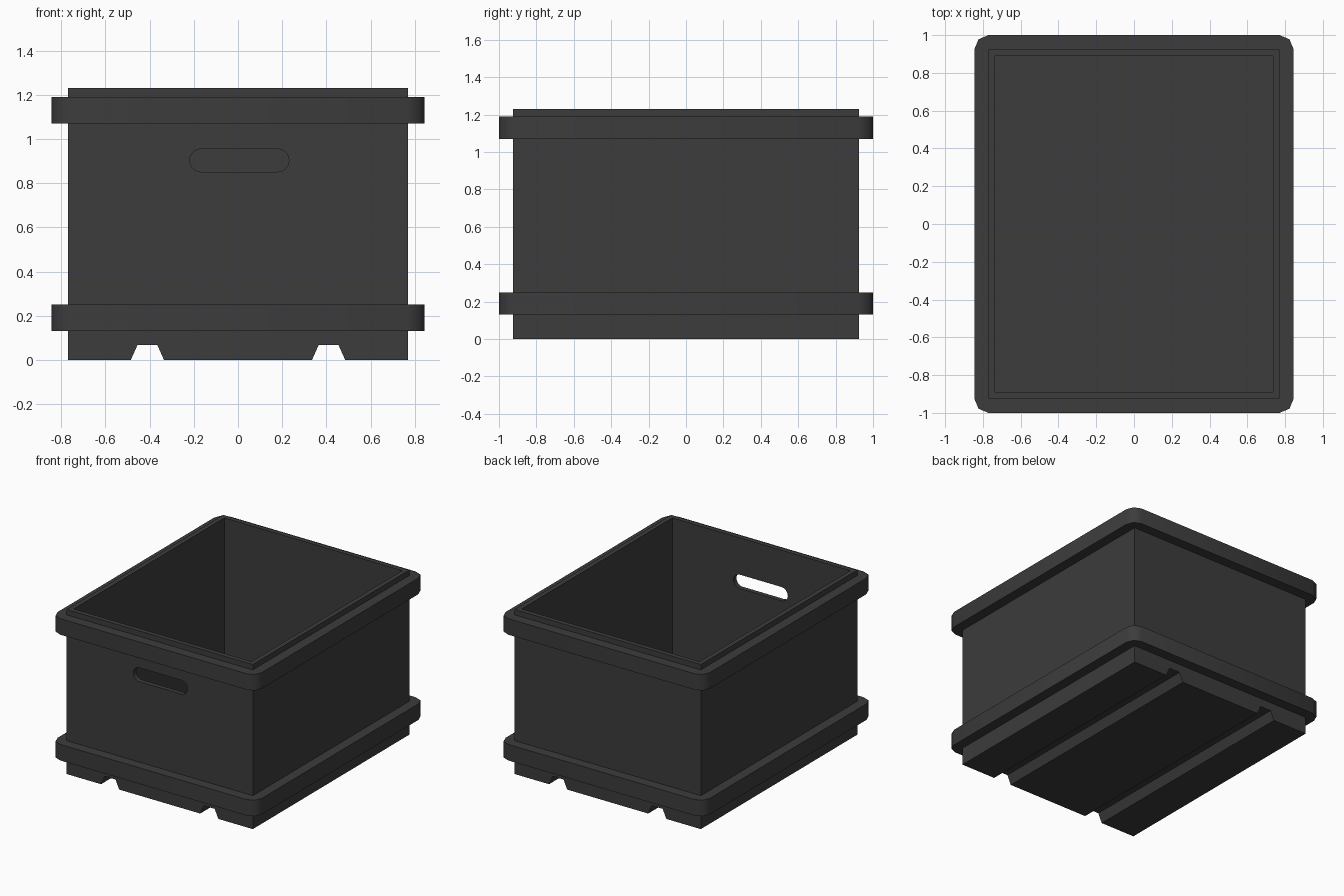
import bpy, bmesh
from math import sin, cos, pi

if "Cube" in bpy.data.objects:
    bpy.data.objects.remove(bpy.data.objects["Cube"])

plastic = bpy.data.materials.new("dark_plastic")
plastic.diffuse_color = (0.045, 0.045, 0.045, 1)
plastic.use_nodes = True
plastic.node_tree.nodes["Principled BSDF"].inputs["Base Color"].default_value = plastic.diffuse_color


def finish(name, bm):
    bmesh.ops.recalc_face_normals(bm, faces=bm.faces)
    me = bpy.data.meshes.new(name)
    bm.to_mesh(me)
    bm.free()
    me.materials.append(plastic)
    ob = bpy.data.objects.new(name, me)
    bpy.context.collection.objects.link(ob)
    return ob


def prism_y(name, profile, y0, y1):
    """Extrude an x-z profile along y."""
    bm = bmesh.new()
    face = bm.faces.new([bm.verts.new((x, y0, z)) for x, z in profile])
    ext = bmesh.ops.extrude_face_region(bm, geom=[face])["geom"]
    moved = [v for v in ext if isinstance(v, bmesh.types.BMVert)]
    bmesh.ops.translate(bm, verts=moved, vec=(0, y1 - y0, 0))
    return finish(name, bm)


def cut(target, cutter):
    cutter.hide_render = True
    mod = target.modifiers.new("cut", "BOOLEAN")
    mod.operation, mod.solver, mod.object = "DIFFERENCE", "EXACT", cutter
    bpy.context.view_layer.objects.active = target
    bpy.ops.object.modifier_apply(modifier=mod.name)
    bpy.data.objects.remove(cutter)


W, D, H = 0.77, 0.925, 1.23      # half width, half depth, height
T = 0.035                        # wall thickness

# Body with two trapezoid grooves under the base
groove = [(0.335, 0), (0.365, 0.067), (0.455, 0.067), (0.485, 0)]
right = groove + [(W, 0), (W, H)]
left = [(-x, z) for x, z in reversed(right)]
body = prism_y("crate_body", right + left, -D, D)

# Hollow interior
iw = W - T
cut(body, prism_y("cavity_cutter", [(-iw, 0.105), (iw, 0.105), (iw, 1.5), (-iw, 1.5)], -D + T, D - T))

# Hand hole through the front wall only
r, half, cx, cz = 0.052, 0.173, 0.006, 0.903
slot = []
for side in (1, -1):
    for i in range(9):
        a = -pi / 2 + pi * i / 8
        slot.append((cx + side * (half + r * cos(a)), cz + side * r * sin(a)))
cut(body, prism_y("hand_hole_cutter", slot, -1.05, -0.8))


def band(name, z0, z1, grow=0.075, sink=0.01):
    """Ring around the body with two-segment rounded corners."""
    outer, inner = [], []
    for k, (sx, sy) in enumerate([(1, 1), (-1, 1), (-1, -1), (1, -1)]):
        for i in range(3):
            a = k * pi / 2 + i * pi / 4
            outer.append((sx * W + grow * cos(a), sy * D + grow * sin(a)))
        inner.append((sx * (W - sink), sy * (D - sink)))
    bm = bmesh.new()
    rings = [[[bm.verts.new((x, y, z)) for x, y in loop] for loop in (outer, inner)] for z in (z0, z1)]
    for o, n in rings:
        for k in range(4):
            j = (k + 1) % 4
            bm.faces.new([o[3 * k], o[3 * k + 1], o[3 * k + 2], n[k]])
            bm.faces.new([o[3 * k + 2], o[3 * j], n[j], n[k]])
    for lo, hi in zip(*rings):
        for i in range(len(lo)):
            j = (i + 1) % len(lo)
            bm.faces.new([lo[i], lo[j], hi[j], hi[i]])
    return finish(name, bm)


# Reinforcing bands
bands = [band("lower_band", 0.13, 0.25), band("upper_band", 1.07, 1.19)]

# Smooth rounded corners, keep hard edges
for ob in [body] + bands:
    bpy.ops.object.select_all(action="DESELECT")
    ob.select_set(True)
    bpy.context.view_layer.objects.active = ob
    bpy.ops.object.shade_smooth_by_angle(angle=pi / 3.6)
